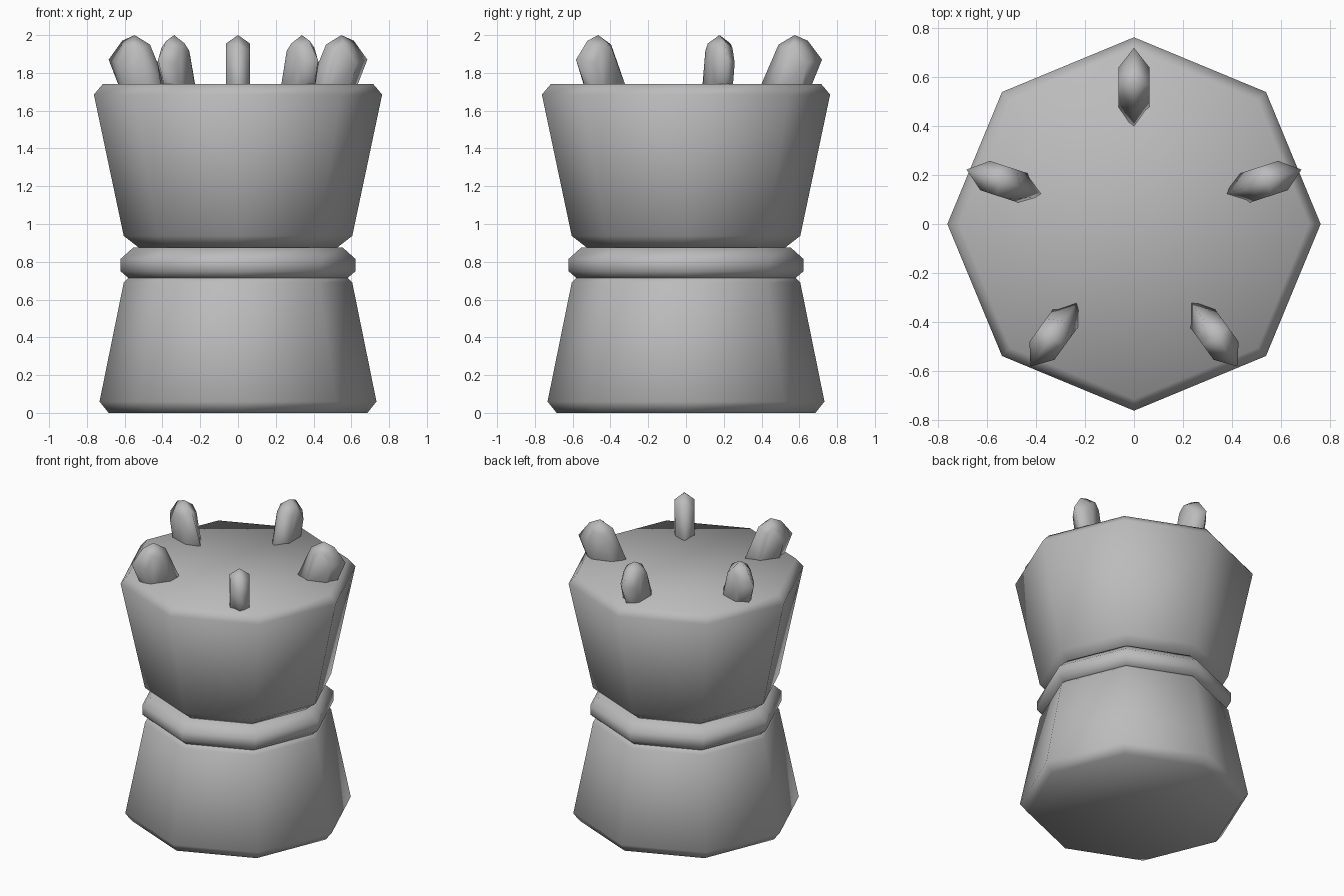
import bpy
import bmesh
from math import cos, sin, radians

cube = bpy.data.objects.get("Cube")
if cube:
    bpy.data.objects.remove(cube, do_unlink=True)

grey = bpy.data.materials.new("plain grey")
grey.use_nodes = True
COLOUR = (0.5, 0.5, 0.5, 1)
grey.diffuse_color = COLOUR
grey.node_tree.nodes["Principled BSDF"].inputs["Base Color"].default_value = COLOUR


def add_loft(name, rings):
    """Join equal-sized point rings with quads and cap both ends."""
    bm = bmesh.new()
    loops = [[bm.verts.new(p) for p in ring] for ring in rings]
    for a, b in zip(loops, loops[1:]):
        n = len(a)
        for i in range(n):
            j = (i + 1) % n
            bm.faces.new((a[i], a[j], b[j], b[i]))
    bm.faces.new(loops[0][::-1])
    bm.faces.new(loops[-1])
    bmesh.ops.recalc_face_normals(bm, faces=bm.faces)
    for f in bm.faces:
        f.smooth = True
    mesh = bpy.data.meshes.new(name)
    bm.to_mesh(mesh)
    bm.free()
    mesh.materials.append(grey)
    obj = bpy.data.objects.new(name, mesh)
    bpy.context.collection.objects.link(obj)
    return obj


def add_octagon(name, profile):
    """Eight-sided turned part with corners on the axes."""
    angles = [radians(45 * i) for i in range(8)]
    add_loft(name, [[(r * cos(a), r * sin(a), z) for a in angles] for r, z in profile])


# Stacked body: flared foot, waist band and flared cup
add_octagon("lower_body", [(0.685, 0), (0.733, 0.06), (0.605, 0.69), (0.57, 0.725)])
add_octagon("waist_band", [(0.575, 0.71), (0.622, 0.75), (0.622, 0.815), (0.555, 0.875)])
add_octagon("upper_body", [(0.525, 0.875), (0.605, 0.937), (0.763, 1.685), (0.715, 1.742)])

# Five outward-leaning studs with ridged rims
outline = [(0.36, 1.65), (0.49, 1.95), (0.575, 2.0), (0.645, 1.97), (0.72, 1.87), (0.61, 1.6)]
mid_r, mid_z, half_width = 0.56, 1.78, 0.063
inner = [(mid_r + (r - mid_r) * 0.5, mid_z + (z - mid_z) * 0.8) for r, z in outline]
for k in range(5):
    stud = add_loft(f"top_stud_{k + 1}", [
        [(r, -half_width, z) for r, z in inner],
        [(r, 0, z) for r, z in outline],
        [(r, half_width, z) for r, z in inner],
    ])
    stud.rotation_euler.z = radians(90 + 72 * k)
